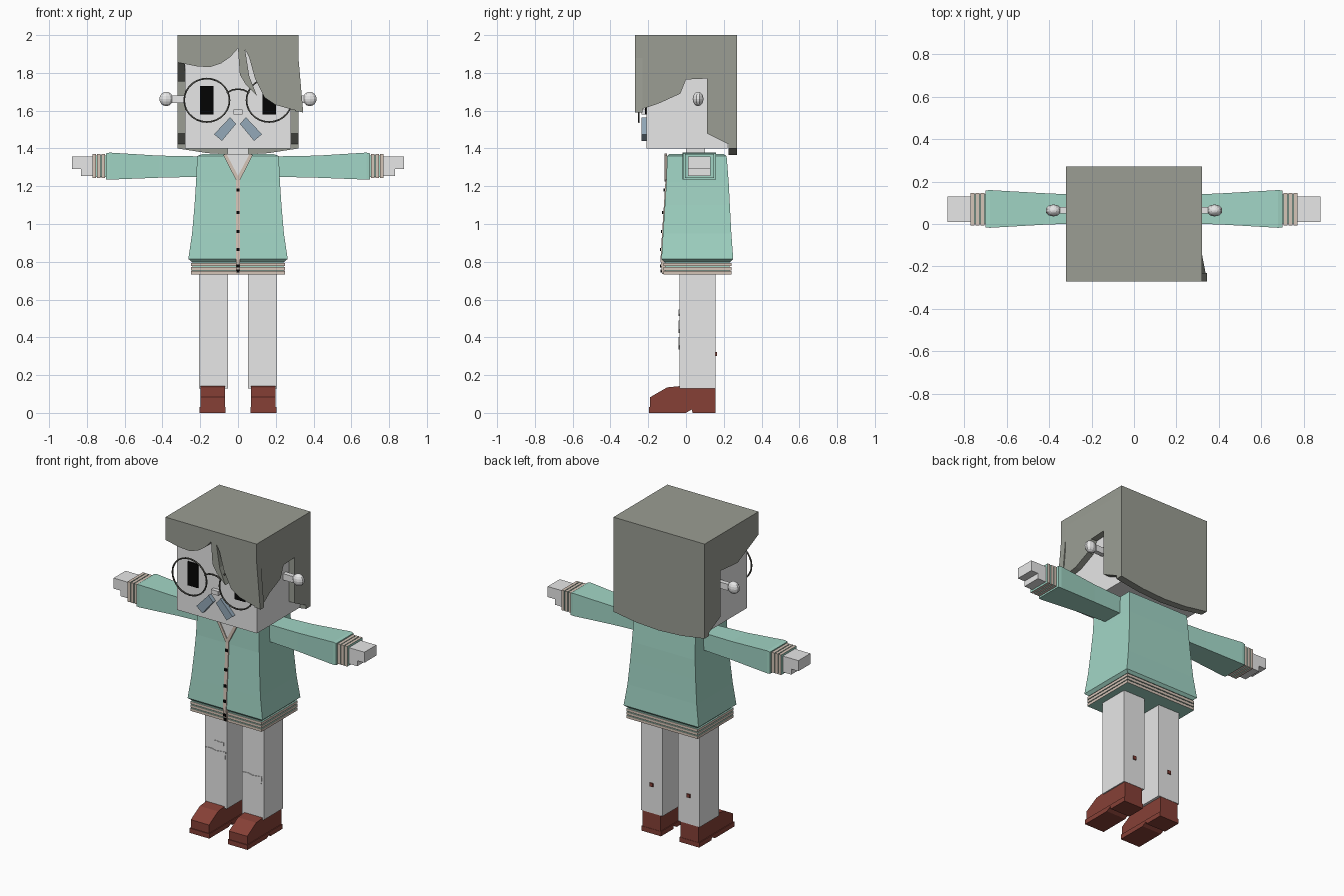
import bpy, bmesh, math
from mathutils import Vector

if "Cube" in bpy.data.objects:
    bpy.data.objects.remove(bpy.data.objects["Cube"], do_unlink=True)


def material(name, *rgb):
    col = [(c / 255) ** 2.2 for c in rgb] + [1]
    m = bpy.data.materials.new(name)
    m.use_nodes = True
    m.diffuse_color = col
    m.node_tree.nodes["Principled BSDF"].inputs["Base Color"].default_value = col
    return m


SKIN = material("pale grey", 231, 231, 231)
HAIR = material("grey green", 153, 156, 146)
TEAL = material("teal knit", 160, 212, 196)
BEIGE = material("beige trim", 212, 195, 182)
SHOE = material("red brown", 133, 66, 57)
BLUE = material("slate blue", 146, 167, 183)
BLACK = material("black", 12, 12, 12)
WIRE = material("dark wire", 78, 78, 73)


def finish(name, bm, *mats):
    bmesh.ops.recalc_face_normals(bm, faces=bm.faces)
    mesh = bpy.data.meshes.new(name)
    bm.to_mesh(mesh)
    bm.free()
    for m in mats:
        mesh.materials.append(m)
    ob = bpy.data.objects.new(name, mesh)
    bpy.context.collection.objects.link(ob)
    return ob


def place(axis, d, u, v):
    """Point at depth d along the axis, u and v along the other two."""
    p = [u, v]
    p.insert(axis, d)
    return Vector(p)


def skin_rings(name, rings, mats, cap_axis=None):
    bm = bmesh.new()
    rows = [[bm.verts.new(p) for p in r] for r in rings]
    n = len(rows[0])
    for a, b in zip(rows, rows[1:]):
        for i in range(n):
            j = (i + 1) % n
            bm.faces.new((a[i], a[j], b[j], b[i]))
    bm.faces.new(rows[0])
    bm.faces.new(rows[-1])
    bm.normal_update()
    if cap_axis is not None:      # second material on faces across the axis
        for f in bm.faces:
            f.material_index = int(abs(f.normal[cap_axis]) > 0.5)
    return finish(name, bm, *mats)


def prism(name, axis, pts, lo, hi, mat):
    return skin_rings(name, [[place(axis, d, *p) for p in pts] for d in (lo, hi)], [mat])


def loft(name, axis, rings, *mats):
    """Rectangular sections: (depth, u0, u1, v0, v1)."""
    loops = [[place(axis, d, u, v) for u, v in ((a, c), (b, c), (b, e), (a, e))]
             for d, a, b, c, e in rings]
    return skin_rings(name, loops, mats, axis if len(mats) > 1 else None)


def box(name, x0, x1, y0, y1, z0, z1, *mats):
    return loft(name, 2, [(z0, x0, x1, y0, y1), (z1, x0, x1, y0, y1)], *mats)


def mirrored(pts, s):
    return [(s * u, v) for u, v in pts]


def wire(name, pts, closed):
    cu = bpy.data.curves.new(name, 'CURVE')
    cu.dimensions = '3D'
    cu.bevel_depth = 0.005
    cu.bevel_resolution = 1
    sp = cu.splines.new('POLY')
    sp.points.add(len(pts) - 1)
    for p, (x, z) in zip(sp.points, pts):
        p.co = (x, -0.25, z, 1)
    sp.use_cyclic_u = closed
    cu.materials.append(WIRE)
    bpy.context.collection.objects.link(bpy.data.objects.new(name, cu))


# Head and neck
box("head", -0.28, 0.28, -0.21, 0.22, 1.40, 1.95, SKIN)
box("neck", -0.055, 0.055, 0, 0.1, 1.35, 1.41, SKIN)
box("nose", -0.025, 0.025, -0.235, -0.21, 1.58, 1.607, SKIN)

# Hair: cap, fringe, back and two side panels
box("hair_top", -0.32, 0.32, -0.27, 0.27, 1.95, 2.0, HAIR)
fringe = [(-0.32, 1.95), (-0.32, 1.855), (-0.22, 1.835), (-0.15, 1.83), (-0.09, 1.85),
          (-0.04, 1.885), (0, 1.93), (0.01, 1.79), (0.04, 1.74), (0.1, 1.68), (0.06, 1.78),
          (0.037, 1.925), (0.06, 1.88), (0.09, 1.77), (0.14, 1.67), (0.2, 1.63),
          (0.345, 1.59), (0.32, 1.88), (0.32, 1.95)]
prism("hair_fringe", 1, fringe, -0.27, -0.23, HAIR)
back = [(-0.32, 1.95), (-0.32, 1.4), (-0.16, 1.375), (0, 1.366), (0.16, 1.375),
        (0.32, 1.4), (0.32, 1.95)]
prism("hair_back", 1, back, 0.225, 0.27, HAIR)
rear = [(0.11, 1.77), (0.11, 1.48), (0.27, 1.4), (0.27, 1.95), (-0.27, 1.95)]
prism("hair_right", 0, [(-0.27, 1.855), (-0.06, 1.755)] + rear, -0.32, -0.28, HAIR)
side = prism("hair_left", 0, [(-0.27, 1.88), (-0.27, 1.595), (-0.14, 1.64), (-0.03, 1.69),
                              (0, 1.765)] + rear, 0.28, 0.32, HAIR)
for v in side.data.vertices:      # flared front lock
    if v.co.y < -0.2 and v.co.z < 1.7:
        v.co.x += 0.025

# Face details and ear knobs
lens_turns = [math.tau * i / 28 for i in range(28)]
tache = [(0.042, 1.565), (0.01, 1.53), (0.085, 1.44), (0.127, 1.475)]
for s, tag in ((-1, "right"), (1, "left")):
    box(tag + "_eye", s * 0.165 - 0.036, s * 0.165 + 0.036, -0.218, -0.21, 1.58, 1.73, BLACK)
    wire(tag + "_lens_rim", [(s * 0.165 + 0.12 * math.cos(t), 1.655 + 0.115 * math.sin(t))
                             for t in lens_turns], True)
    prism(tag + "_moustache", 1, mirrored(tache, s), -0.236, -0.21, BLUE)
    box(tag + "_ear_stem", s * 0.31 - 0.04, s * 0.31 + 0.04, 0.05, 0.08, 1.64, 1.68, SKIN)
    bm = bmesh.new()
    bmesh.ops.create_uvsphere(bm, u_segments=10, v_segments=8, radius=0.038)
    for v in bm.verts:
        v.co.y *= 0.75
        v.co += Vector((s * 0.38, 0.064, 1.662))
    finish(tag + "_ear_ball", bm, SKIN)
wire("glasses_bridge", [(-0.06, 1.695), (-0.03, 1.71), (0, 1.714), (0.03, 1.71), (0.06, 1.695)], False)

# Cardigan body and ribbed hem
loft("cardigan", 2, [(0.8, -0.245, 0.245, -0.115, 0.235), (0.815, -0.263, 0.263, -0.13, 0.25),
                     (0.95, -0.243, 0.243, -0.122, 0.24), (1.1, -0.23, 0.23, -0.112, 0.232),
                     (1.22, -0.222, 0.222, -0.104, 0.226), (1.36, -0.216, 0.216, -0.1, 0.215),
                     (1.37, -0.19, 0.19, -0.09, 0.2)], TEAL)
box("hem_core", -0.24, 0.24, -0.11, 0.23, 0.735, 0.81, TEAL)
for i in range(3):
    z = 0.733 + 0.022 * i
    box(f"hem_rib_{i + 1}", -0.25, 0.25, -0.12, 0.24, z, z + 0.017, BEIGE, TEAL)

# Neckline, placket and buttons
prism("neckline_skin", 1, [(-0.065, 1.37), (0.065, 1.37), (0, 1.24)], -0.108, -0.1, SKIN)
for s, tag in ((-1, "right"), (1, "left")):
    prism(tag + "_neck_trim", 1, mirrored([(0, 1.255), (0, 1.225), (0.012, 1.235),
          (0.078, 1.365), (0.062, 1.372)], s), -0.113, -0.1, BEIGE)
front = [(0.735, -0.126), (0.81, -0.135), (0.95, -0.127), (1.1, -0.117), (1.24, -0.108)]
prism("placket", 0, [(y, z) for z, y in front] + [(y + 0.02, z) for z, y in reversed(front)],
      -0.011, 0.011, BEIGE)
for i, (z, y) in enumerate([(1.18, -0.112), (1.06, -0.12), (0.96, -0.127), (0.865, -0.132),
                            (0.778, -0.131), (0.75, -0.128)]):
    box(f"button_{i + 1}", -0.009, 0.009, y - 0.006, y + 0.006, z - 0.008, z + 0.008, BLACK)

# Arms, hands, legs and shoes
hand = [(0.75, 1.255), (0.83, 1.255), (0.83, 1.29), (0.88, 1.29), (0.88, 1.357), (0.75, 1.357)]
sole = [(-0.195, 0), (-0.195, 0.03), (0.157, 0.03), (0.157, 0), (0.035, 0), (0.03, 0.018), (0, 0)]
upper = [(-0.19, 0.02), (-0.19, 0.083), (-0.1, 0.135), (-0.03, 0.142), (0.155, 0.14), (0.155, 0.02)]
for s, tag in ((-1, "right"), (1, "left")):
    loft(tag + "_sleeve", 0, [(s * 0.2, 0.005, 0.135, 1.25, 1.358), (s * 0.42, -0.003, 0.145, 1.245, 1.362),
                              (s * 0.68, -0.018, 0.16, 1.235, 1.378),
                              (s * 0.7, -0.016, 0.158, 1.236, 1.374)], TEAL)
    loft(tag + "_cuff_core", 0, [(s * d, 0.002, 0.138, 1.25, 1.362) for d in (0.69, 0.77)], TEAL)
    for i in range(3):
        x = 0.704 + 0.024 * i
        loft(f"{tag}_cuff_rib_{i + 1}", 0, [(s * d, -0.006, 0.147, 1.243, 1.37)
                                            for d in (x, x + 0.019)], BEIGE, TEAL)
    prism(tag + "_hand", 1, mirrored(hand, s), 0.01, 0.13, SKIN)
    c = s * 0.13
    box(tag + "_leg", c - 0.076, c + 0.076, -0.035, 0.157, 0.13, 0.76, SKIN)
    box(tag + "_calf_spot", c - 0.011, c + 0.011, 0.157, 0.164, 0.3, 0.322, SHOE)
    f = s * 0.134
    prism(tag + "_shoe_sole", 0, sole, f - 0.069, f + 0.069, SHOE)
    prism(tag + "_shoe_upper", 0, upper, f - 0.064, f + 0.064, SHOE)

# Torn knee patches
tear = [(-0.07, 0.03), (-0.03, 0.033), (0, 0.025), (0.07, 0.033), (0.065, -0.015), (0.03, -0.035),
        (-0.03, -0.035), (-0.055, -0.02)]
for name, x, z, k in (("right_knee_patch", -0.13, 0.457, 1), ("left_knee_patch", 0.128, 0.37, 0.95),
                      ("right_thigh_patch", -0.108, 0.53, 0.5)):
    prism(name, 1, [(x + u * k, z + v * k) for u, v in tear], -0.039, -0.034, SKIN)
